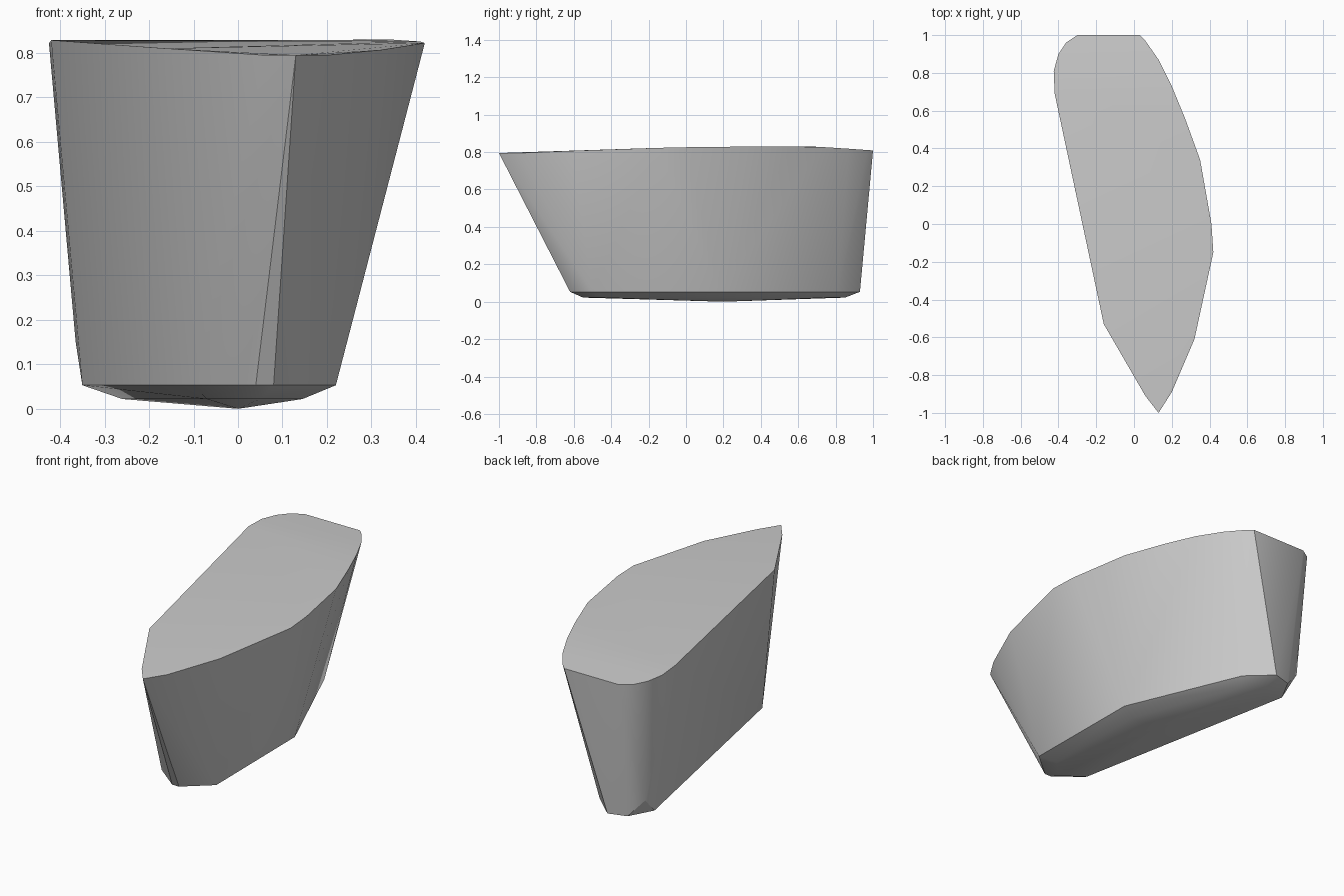
import bpy, bmesh, math

old = bpy.data.objects.get("Cube")
if old:
    bpy.data.objects.remove(old, do_unlink=True)

# Outline of the upper face, counter-clockwise from the pointed front
upper_rim = [(.13, -1), (.20, -.89), (.32, -.61), (.42, -.15), (.41, 0), (.35, .34),
             (.27, .56), (.20, .73), (.13, .87), (.06, .97), (.03, 1), (-.30, 1),
             (-.36, .96), (-.40, .90), (-.425, .81), (-.42, .69), (-.16, -.53), (.06, -.91)]
# Outlines of the lower edge and of the shallow underside
lower_rim = [(.04, -.62), (.08, -.62), (.22, -.50), (.215, .18), (-.05, .81),
             (-.18, .93), (-.28, .90), (-.35, .77), (-.10, -.51)]
underside = [(.05, -.55), (.145, -.45), (.14, .15), (-.08, .75), (-.18, .85),
             (-.26, .73), (-.07, -.46)]


def crown_height(x, y):
    """Gentle crown: lowest at the pointed front, highest behind the middle."""
    return .83 - .035 * min(1, ((y - .45) / 1.3) ** 2) - .015 * max(0, (y - .7) / .3)


points = [(x, y, crown_height(x, y)) for x, y in upper_rim]
points += [(x, y, .053) for x, y in lower_rim]
points += [(x, y, .022) for x, y in underside]
points += [(-.365, .87, .15), (0, .2, 0)]

# Tapered convex block
bm = bmesh.new()
for p in points:
    bm.verts.new(p)
hull = bmesh.ops.convex_hull(bm, input=bm.verts)
loose = {g for g in hull["geom_interior"] + hull["geom_unused"]
         if isinstance(g, bmesh.types.BMVert)}
bmesh.ops.delete(bm, geom=list(loose), context='VERTS')
bmesh.ops.recalc_face_normals(bm, faces=bm.faces)
mesh = bpy.data.meshes.new("tapered_block")
bm.to_mesh(mesh)
bm.free()
block = bpy.data.objects.new("tapered_block", mesh)
bpy.context.collection.objects.link(block)

# Plain grey
grey = bpy.data.materials.new("plain_grey")
grey.use_nodes = True
colour = (.6, .6, .6, 1)
grey.diffuse_color = colour
grey.node_tree.nodes["Principled BSDF"].inputs["Base Color"].default_value = colour
mesh.materials.append(grey)

# Smooth walls with sharp rims
bpy.ops.object.select_all(action='DESELECT')
block.select_set(True)
bpy.context.view_layer.objects.active = block
bpy.ops.object.shade_smooth_by_angle(angle=math.radians(30))
